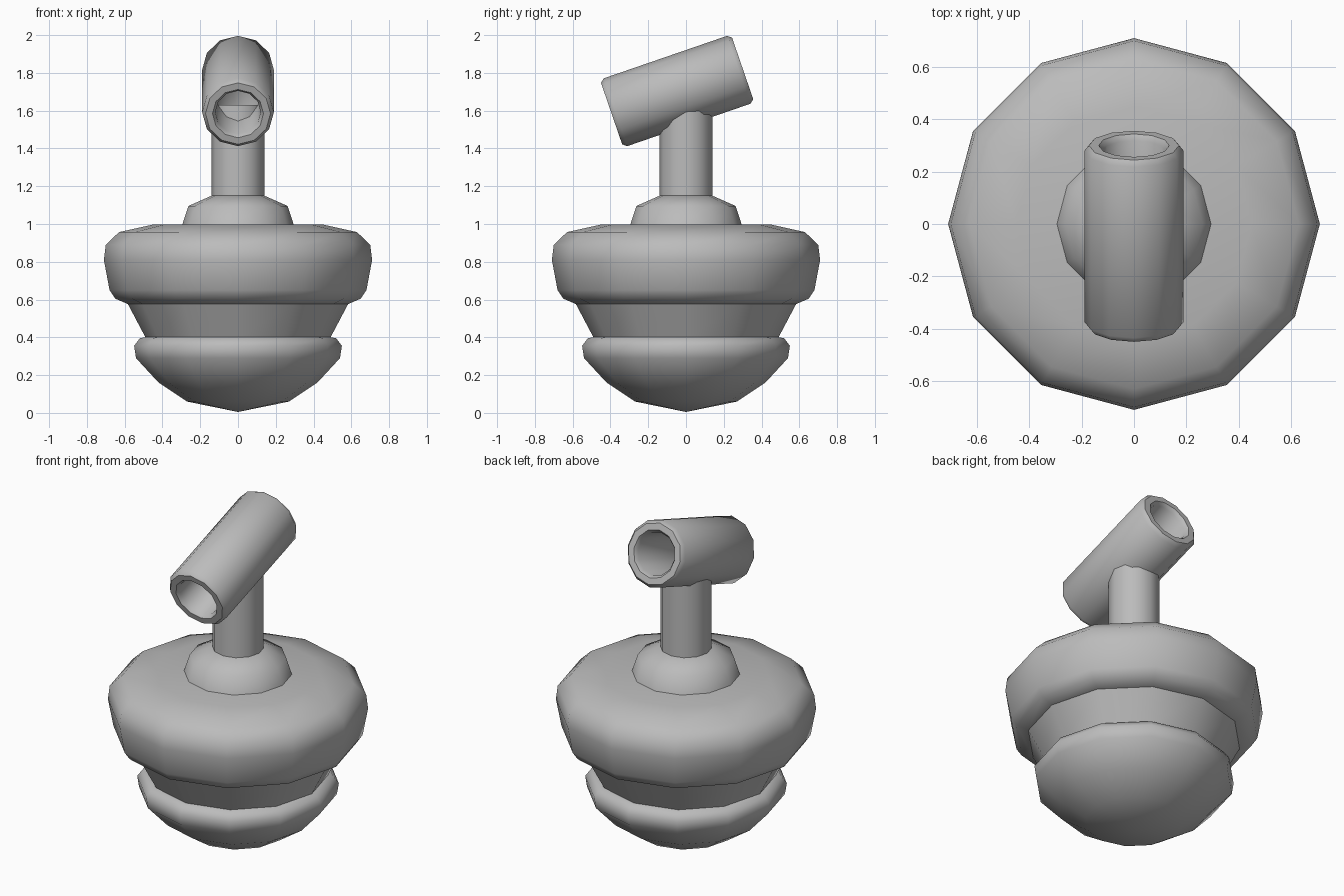
import bpy, bmesh, math
from mathutils import Matrix

cube = bpy.data.objects.get("Cube")
if cube:
    bpy.data.objects.remove(cube, do_unlink=True)

SIDES = 12

grey = bpy.data.materials.new("plain_grey")
grey.use_nodes = True
COLOUR = (0.5, 0.5, 0.5, 1)
grey.diffuse_color = COLOUR
grey.node_tree.nodes["Principled BSDF"].inputs["Base Color"].default_value = COLOUR


def lathe(name, profile, closed=False, angle=50):
    """Spin an (r, z) profile round z; zero radii become poles."""
    bm = bmesh.new()
    verts = [bm.verts.new((r, 0, z)) for r, z in profile]
    edges = [bm.edges.new(pair) for pair in zip(verts, verts[1:])]
    if closed:
        edges.append(bm.edges.new((verts[-1], verts[0])))
    bmesh.ops.spin(bm, geom=verts + edges, cent=(0, 0, 0), axis=(0, 0, 1),
                   angle=math.tau, steps=SIDES, use_duplicate=False)
    bmesh.ops.remove_doubles(bm, verts=bm.verts, dist=0.0005)
    bmesh.ops.recalc_face_normals(bm, faces=bm.faces)
    mesh = bpy.data.meshes.new(name)
    bm.to_mesh(mesh)
    bm.free()
    mesh.materials.append(grey)
    obj = bpy.data.objects.new(name, mesh)
    bpy.context.collection.objects.link(obj)
    bpy.ops.object.select_all(action='DESELECT')
    obj.select_set(True)
    bpy.context.view_layer.objects.active = obj
    bpy.ops.object.shade_smooth_by_angle(angle=math.radians(angle))
    return obj


# Rounded bowl at the bottom
lathe("bottom_bowl", [(0, 0.005), (0.27, 0.06), (0.42, 0.16), (0.54, 0.29),
                      (0.55, 0.355), (0.52, 0.395), (0.47, 0.405), (0, 0.405)], angle=75)

# Tapered collar between bowl and disc
lathe("tapered_collar", [(0, 0.40), (0.49, 0.40), (0.585, 0.58), (0, 0.58)])

# Wide rounded disc
lathe("wide_disc", [(0, 0.575), (0.58, 0.575), (0.65, 0.605), (0.68, 0.65),
                    (0.71, 0.81), (0.70, 0.89), (0.63, 0.957), (0.45, 0.997),
                    (0, 1.0)], angle=75)

# Small dome and upright post
lathe("small_dome", [(0, 0.99), (0.297, 0.99), (0.263, 1.095), (0.14, 1.15), (0, 1.15)])
lathe("upright_post", [(0, 1.1), (0.14, 1.1), (0.14, 1.63), (0, 1.63)])

# Hollow tilted tube with rounded lips
half = [(0.12, 0.345), (0.135, 0.367), (0.172, 0.367), (0.19, 0.345)]
tube = lathe("tilted_tube", half + [(r, -z) for r, z in reversed(half)], closed=True)
tube.matrix_world = (Matrix.Translation((0, -0.047, 1.704))
                     @ Matrix.Rotation(math.radians(19), 4, 'X')
                     @ Matrix.Rotation(math.radians(-90), 4, 'X'))
